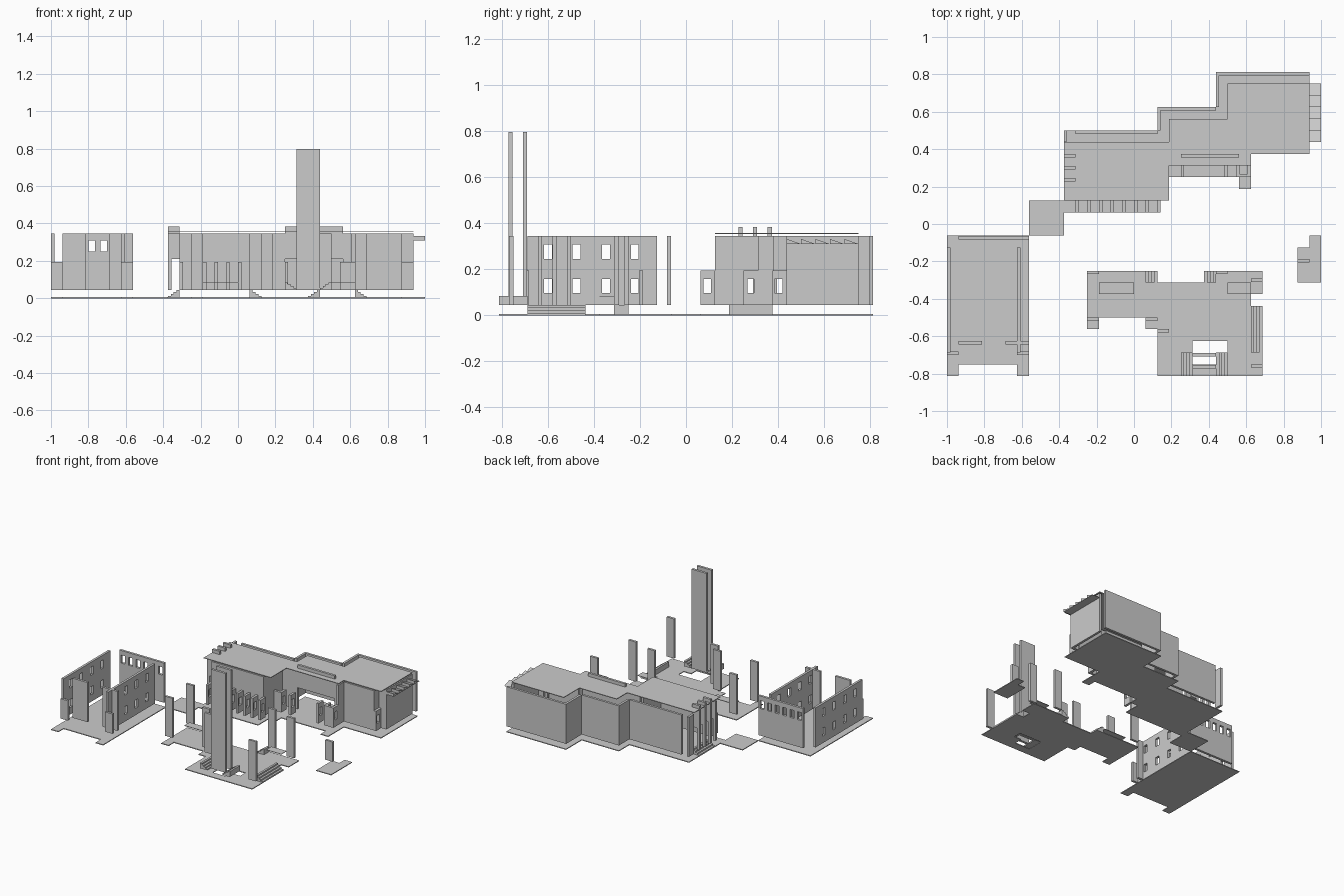
import bpy, bmesh

if "Cube" in bpy.data.objects:
    bpy.data.objects.remove(bpy.data.objects["Cube"])

U = 1 / 16          # plan module
T = 0.018           # panel thickness
Z0, ZL, ZT = 0.045, 0.195, 0.345   # panel foot, low top, full top


def make(name, bm):
    bmesh.ops.recalc_face_normals(bm, faces=bm.faces)
    me = bpy.data.meshes.new(name)
    bm.to_mesh(me)
    bm.free()
    ob = bpy.data.objects.new(name, me)
    bpy.context.collection.objects.link(ob)
    return ob


def sheet(name, rects, holes, t, place):
    """Flat sheet of rectangles with rectangular holes, given thickness t."""
    us = sorted({r[i] for r in rects + holes for i in (0, 2)})
    vs = sorted({r[i] for r in rects + holes for i in (1, 3)})
    inside = lambda u, v, rs: any(r[0] < u < r[2] and r[1] < v < r[3] for r in rs)
    bm, cache = bmesh.new(), {}

    def vert(u, v):
        if (u, v) not in cache:
            cache[u, v] = bm.verts.new(place(u, v, 0))
        return cache[u, v]
    for a, b in zip(us, us[1:]):
        for c, d in zip(vs, vs[1:]):
            m = ((a + b) / 2, (c + d) / 2)
            if inside(*m, rects) and not inside(*m, holes):
                bm.faces.new([vert(a, c), vert(b, c), vert(b, d), vert(a, d)])
    ext = bmesh.ops.extrude_face_region(bm, geom=bm.faces[:], use_keep_orig=True)
    off = [p - q for p, q in zip(place(0, 0, t), place(0, 0, 0))]
    bmesh.ops.translate(bm, vec=off, verts=[e for e in ext["geom"] if isinstance(e, bmesh.types.BMVert)])
    bmesh.ops.dissolve_limit(bm, angle_limit=0.01, verts=bm.verts, edges=bm.edges)
    return make(name, bm)


def floor(name, rects, holes=[], z=0.0, t=0.006):
    sheet(name, rects, holes, t, lambda u, v, w: (u * U, v * U, z + w))


def wall_x(name, x0, x1, y, z0=Z0, z1=ZT, holes=[]):
    sheet(name, [(x0, z0, x1, z1)], holes, T, lambda u, v, w: (u, y + w, v))


def wall_y(name, x, y0, y1, z0=Z0, z1=ZT, holes=[]):
    sheet(name, [(y0, z0, y1, z1)], holes, T, lambda u, v, w: (x + w, u, v))


def prism(name, pts, y0, y1, axis="y"):
    """Extrude a closed profile along y (profile in x,z) or x (profile in y,z)."""
    bm = bmesh.new()
    put = (lambda p, d: (p[0], d, p[1])) if axis == "y" else (lambda p, d: (d, p[0], p[1]))
    a = [bm.verts.new(put(p, y0)) for p in pts]
    b = [bm.verts.new(put(p, y1)) for p in pts]
    bm.faces.new(a)
    bm.faces.new(b)
    for i in range(len(pts)):
        j = (i + 1) % len(pts)
        bm.faces.new([a[i], a[j], b[j], b[i]])
    return make(name, bm)


def stairs(name, x_low, x_high, y0, y1, z0, z1, n=4):
    dx, dz = (x_high - x_low) / n, (z1 - z0) / n
    pts = [(x_low, z0)]
    for i in range(n):
        pts += [(x_low + i * dx, z0 + (i + 1) * dz), (x_low + (i + 1) * dx, z0 + (i + 1) * dz)]
    prism(name, pts + [(x_high, z0)], y0, y1)


def window(c, lo=0.098, hi=0.158, w=0.034):
    return (c - w / 2, lo, c + w / 2, hi)


# Ground slabs
floor("left_slab", [(-16, -13, -9, -1)], [(-15, -13, -10, -12)])
floor("link_slab", [(-9, -1, -6, 2)])
floor("main_slab", [(-6, 1, 2, 8), (2, 4, 10, 10), (2, 3, 3, 4), (9, 3, 10, 4), (7, 6, 15, 13)])
floor("terrace_slab", [(-4, -8, 2, -4), (-4, -9, -3, -8), (1, -9, 2, -8), (2, -13, 10, -5),
                       (6, -5, 11, -4), (10, -6, 11, -5), (10, -13, 11, -7)],
      [(5, -11, 8, -10), (5, -12, 7, -11)])
floor("right_slab", [(14, -5, 16, -2), (15, -2, 16, -1)])

# Left building: windowed side walls, back wall and front panels
side = [window(c, *z) for c in (-0.6, -0.475, -0.348, -0.223) for z in ((0.098, 0.158), (0.246, 0.307))]
wall_y("left_side_wall", -1.0, -0.6875, -0.125, ZL, ZT, [h for h in side if h[1] > 0.2])
wall_y("left_side_wall_lower", -1.0, -0.6875, -0.125, Z0, ZL, [h for h in side if h[1] < 0.2])
wall_y("right_side_wall", -0.625, -0.6875, -0.125, holes=side)
wall_x("back_window_wall", -0.9375, -0.5625, -0.0825,
       holes=[window(-0.906 + k * U, 0.25, 0.31) for k in range(6)])
wall_x("front_panel_a", -0.9375, -0.8125, -0.643)
wall_x("front_panel_b", -0.6875, -0.5625, -0.643)
wall_x("low_front_panel_a", -1.0, -0.9375, -0.7, Z0, ZL)
wall_x("low_front_panel_b", -0.625, -0.5625, -0.7, Z0, ZL)

# Main roof
floor("main_roof", [(-6, 2, 3, 7), (2, 5, 8, 9), (8, 5, 10, 6), (8, 6, 15, 12)],
      [(2, 7, 3, 9)], 0.353, 0.005)

# Main building back walls and step returns
wall_x("back_wall_left", -0.3125, 0.125, 0.482)
wall_x("back_wall_middle", 0.125, 0.4375, 0.607)
wall_x("back_wall_right", 0.4375, 0.9375, 0.794)
wall_y("back_return_a", 0.125, 0.5, 0.607)
wall_y("back_return_b", 0.4375, 0.625, 0.794)

# Main building front and side walls
wall_x("front_wall_left", -0.3125, 0.125, 0.127)
wall_y("front_return_left", 0.107, 0.145, 0.355, holes=[window(0.278)])
wall_x("front_wall_right", 0.625, 0.875, 0.377)
wall_y("front_return_right", 0.607, 0.3125, 0.377)
wall_y("east_corner_wall", 0.857, 0.395, 0.4375, holes=[(0.395, 0.098, 0.42, 0.158)])
wall_x("east_corner_panel", 0.875, 0.9375, 0.4375)
wall_y("east_wall", 0.9195, 0.4375, 0.75)

# Entrance portal in the middle block with roof beam
wall_x("portal_side_a", 0.125, 0.25, 0.355)
wall_x("portal_side_b", 0.5625, 0.625, 0.355)
wall_x("portal_beam", 0.25, 0.5625, 0.355, 0.21, 0.383)

# Low windowed fins along the front
for k in range(8):
    wall_y("front_fin", -0.3125 + k * U, 0.0625, 0.127, Z0, ZL, [window(0.0925)])
for x in (0.17, 0.25, 0.482, 0.545, 0.607):
    wall_y("portal_fin", x, 0.25, 0.3125, Z0, ZL, [window(0.278)])
for x in (0.125, 0.5625):
    wall_x("portal_low_panel", x, x + U, 0.25, Z0, ZL)
wall_y("east_fin", 0.877, 0.375, 0.4375, Z0, ZL, [window(0.402)])

# West entrance: L-shaped fins over a stair
for y, top in ((0.167, ZT), (0.227, 0.383), (0.291, 0.383), (0.355, 0.383)):
    prism("west_fin", [(-0.375, Z0), (-0.355, Z0), (-0.355, 0.21), (-0.3125, 0.21),
                       (-0.3125, top), (-0.375, top)], y, y + T)
wall_y("west_corner_post", -0.375, 0.44, 0.5)
stairs("west_stair", -0.375, -0.3125, 0.1875, 0.375, 0, Z0)

# Sawtooth awning on the east wall
for k in range(5):
    y = 0.4375 + k * U
    prism("awning_tooth", [(y, 0.31), (y + U, 0.31), (y, 0.332)], 0.9375, 1.0, "x")

# Terrace stairs
stairs("terrace_stair_a", 0.125, 0.0625, -0.3125, -0.25, 0, Z0)
stairs("terrace_stair_b", 0.375, 0.4375, -0.3125, -0.25, 0, Z0)
stairs("terrace_stair_c", 0.6875, 0.625, -0.6875, -0.4375, 0, Z0)
stairs("tower_stair_a", 0.3125, 0.25, -0.8125, -0.6875, Z0, 0.085)
stairs("tower_stair_b", 0.4375, 0.5, -0.8125, -0.6875, Z0, 0.085)

# Benches and tower
floor("bench_a", [(-3, -6, 0, -5)], z=0.081, t=0.004)
floor("bench_b", [(8, -6, 10, -5)], z=0.081, t=0.004)
for y in (-0.772, -0.708):
    wall_x("tower_slab", 0.3125, 0.4375, y, Z0, 0.797)

# Freestanding panels
for x, y in ((-0.25, -0.268), (-0.25, -0.518), (0.0625, -0.518), (0.125, -0.58),
             (0.625, -0.768), (0.625, -0.31), (0.4375, -0.268)):
    wall_x("terrace_panel", x, x + U, y)
wall_x("right_low_panel", 0.875, 0.9375, -0.205, Z0, ZL)
